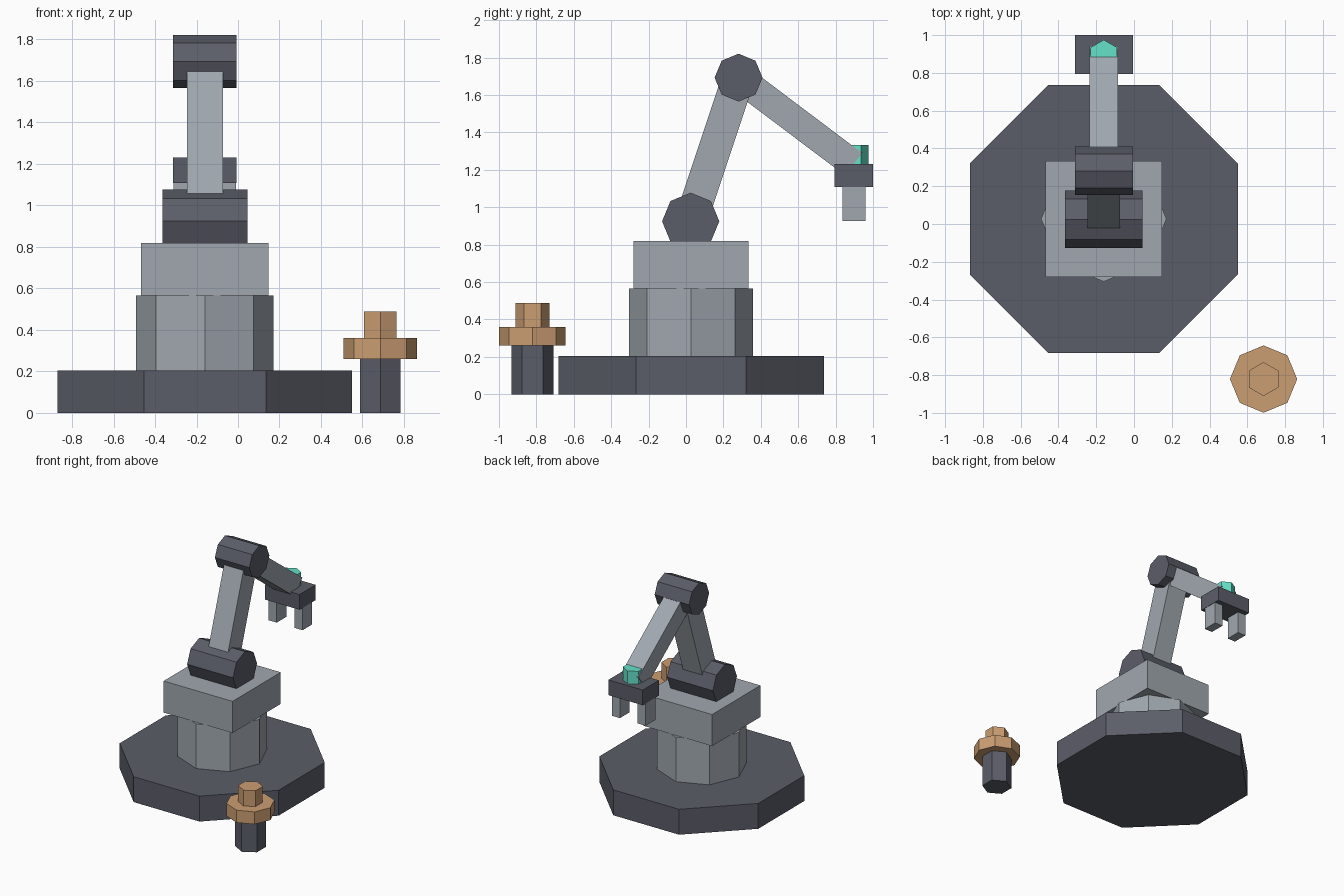
import bpy, bmesh
from math import sin, cos, pi, atan2, hypot
from mathutils import Matrix

if "Cube" in bpy.data.objects:
    bpy.data.objects.remove(bpy.data.objects["Cube"])


def material(name, rgb):
    m = bpy.data.materials.new(name)
    m.diffuse_color = (*rgb, 1)
    m.use_nodes = True
    m.node_tree.nodes["Principled BSDF"].inputs["Base Color"].default_value = m.diffuse_color
    return m


DARK = material("dark_metal", (0.105, 0.11, 0.14))
LIGHT = material("light_metal", (0.35, 0.39, 0.43))
COPPER = material("copper", (0.60, 0.34, 0.17))
TEAL = material("teal", (0.13, 0.75, 0.58))
CX, CY = -0.16, 0.027          # turning axis of the arm


def finish(name, bm, mat, matrix):
    bmesh.ops.recalc_face_normals(bm, faces=bm.faces[:])
    bm.transform(matrix)
    mesh = bpy.data.meshes.new(name)
    bm.to_mesh(mesh)
    bm.free()
    mesh.materials.append(mat)
    obj = bpy.data.objects.new(name, mesh)
    bpy.context.collection.objects.link(obj)
    return obj


def box(name, center, size, mat, tilt=0):
    bm = bmesh.new()
    bmesh.ops.create_cube(bm, size=1)
    m = Matrix.Translation(center) @ Matrix.Rotation(tilt, 4, 'X') @ Matrix.Diagonal((*size, 1))
    return finish(name, bm, mat, m)


def prism(name, center, radius, length, sides, mat, start=pi / 2, along_x=False):
    """Flat-sided cylinder, centred, with its first corner at angle start."""
    bm = bmesh.new()
    angles = [start + 2 * pi * i / sides for i in range(sides)]
    face = bm.faces.new([bm.verts.new((radius * cos(a), radius * sin(a), -length / 2)) for a in angles])
    ext = bmesh.ops.extrude_face_region(bm, geom=[face], use_keep_orig=True)
    top = [g for g in ext["geom"] if isinstance(g, bmesh.types.BMVert)]
    bmesh.ops.translate(bm, verts=top, vec=(0, 0, length))
    m = Matrix.Translation(center)
    if along_x:
        m = m @ Matrix.Rotation(pi / 2, 4, 'Y')
    return finish(name, bm, mat, m)


def upright(name, x, y, z0, z1, radius, sides, mat, start=pi / 2):
    return prism(name, (x, y, (z0 + z1) / 2), radius, z1 - z0, sides, mat, start)


def link(name, a, b, width, mat):
    """Square bar between two (y, z) points."""
    dy, dz = b[0] - a[0], b[1] - a[1]
    box(name, (CX, (a[0] + b[0]) / 2, (a[1] + b[1]) / 2),
        (width, width, hypot(dy, dz)), mat, atan2(-dy, dz))


# pedestal
upright("base_plate", CX, CY, 0, 0.205, 0.768, 8, DARK, pi / 8)
upright("column", CX, CY, 0.205, 0.565, 0.332, 8, LIGHT)
box("turntable_block", (CX, CY, 0.6925), (0.615, 0.615, 0.255), LIGHT)

# arm joints and bars
shoulder, elbow, wrist = (0.025, 0.925), (0.281, 1.693), (0.896, 1.23)
prism("shoulder_joint", (CX, *shoulder), 0.153, 0.41, 8, DARK, along_x=True)
link("upper_arm", shoulder, elbow, 0.174, LIGHT)
prism("elbow_joint", (CX, *elbow), 0.128, 0.307, 8, DARK, along_x=True)
link("forearm", elbow, wrist, 0.151, LIGHT)

# gripper
box("gripper_palm", (CX, 0.897, 1.169), (0.307, 0.205, 0.123), DARK)
for side, s in (("left", -1), ("right", 1)):
    box(side + "_finger", (CX + s * 0.115, 0.897, 1.018), (0.072, 0.123, 0.184), LIGHT)
upright("wrist_light", CX, 0.895, 1.23, 1.334, 0.08, 6, TEAL)

# free-standing control post
upright("post_stem", 0.686, -0.821, 0, 0.26, 0.113, 6, DARK)
upright("post_collar", 0.686, -0.821, 0.26, 0.36, 0.178, 8, COPPER)
upright("post_knob", 0.686, -0.821, 0.36, 0.488, 0.09, 6, COPPER)
